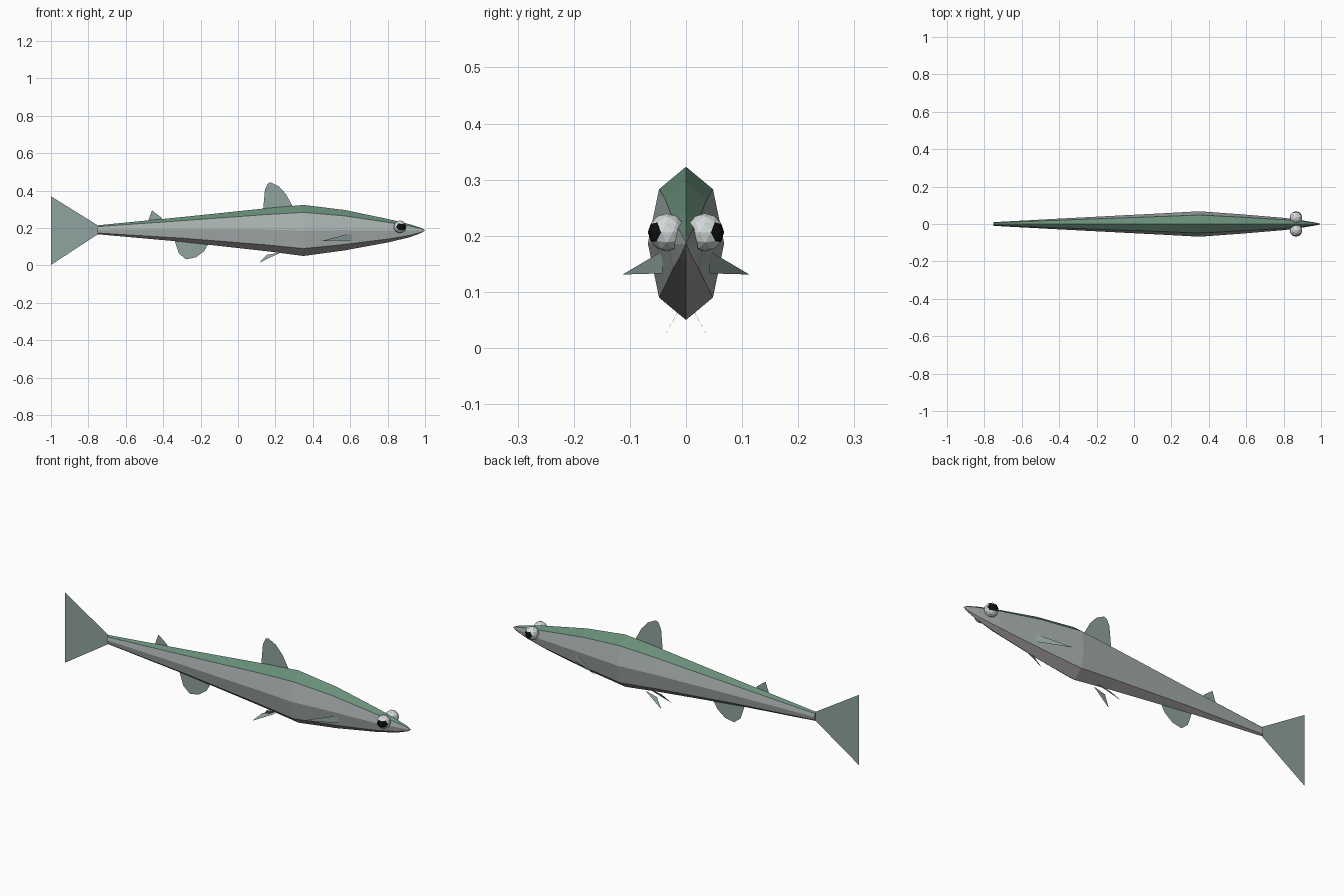
import bpy, bmesh, math
from mathutils import Vector, Matrix

if "Cube" in bpy.data.objects:
    bpy.data.objects.remove(bpy.data.objects["Cube"])


def material(name, rgb):
    m = bpy.data.materials.new(name)
    m.diffuse_color = (*rgb, 1)
    m.use_nodes = True
    m.node_tree.nodes["Principled BSDF"].inputs["Base Color"].default_value = m.diffuse_color
    return m


SIDE = material("silver_side", (0.40, 0.45, 0.44))
BACK = material("green_back", (0.14, 0.27, 0.19))
BELLY = material("dull_belly", (0.36, 0.34, 0.34))
FIN = material("fin", (0.28, 0.37, 0.35))
EYE = material("eye_ring", (0.65, 0.69, 0.69))
PUPIL = material("pupil", (0.005, 0.005, 0.005))


def finish(name, bm, mats):
    me = bpy.data.meshes.new(name)
    bm.to_mesh(me)
    bm.free()
    for m in mats:
        me.materials.append(m)
    ob = bpy.data.objects.new(name, me)
    bpy.context.collection.objects.link(ob)
    return ob


# Body: octagonal rings lofted along x (x, half width, bottom z, top z)
stations = [
    (-0.75, 0.010, 0.166, 0.214),
    (-0.30, 0.034, 0.126, 0.258),
    (0.15, 0.057, 0.076, 0.305),
    (0.35, 0.068, 0.050, 0.323),
    (0.57, 0.052, 0.080, 0.296),
    (0.81, 0.032, 0.124, 0.246),
    (0.92, 0.016, 0.151, 0.219),
    (0.98, 0.006, 0.173, 0.200),
]
bm = bmesh.new()
rings = []
for x, w, lo, hi in stations:
    mid, h = (lo + hi) / 2, (hi - lo) / 2
    rings.append([bm.verts.new((x, w * math.sin(i * math.pi / 4),
                                mid + h * math.cos(i * math.pi / 4)))
                  for i in range(8)])
for a, b in zip(rings, rings[1:]):
    for i in range(8):
        j = (i + 1) % 8
        f = bm.faces.new((a[i], a[j], b[j], b[i]))
        f.material_index = 1 if i in (0, 7) else 2 if i in (3, 4) else 0
bm.faces.new(rings[0])
tip = bm.verts.new((1.0, 0, 0.187))
for i in range(8):
    f = bm.faces.new((rings[-1][i], rings[-1][(i + 1) % 8], tip))
    f.material_index = 1 if i in (0, 7) else 2 if i in (3, 4) else 0
bmesh.ops.recalc_face_normals(bm, faces=bm.faces)
finish("body", bm, [SIDE, BACK, BELLY])


# Flat fins
def fin(name, points):
    bm = bmesh.new()
    bm.faces.new([bm.verts.new(p) for p in points])
    bmesh.ops.triangulate(bm, faces=bm.faces)
    finish(name, bm, [FIN])


midline = {
    "tail_fin": [(-0.75, 0.214), (-1, 0.369), (-0.893, 0.193), (-1, 0.002), (-0.75, 0.166)],
    "dorsal_fin": [(0.134, 0.295), (0.144, 0.406), (0.160, 0.438), (0.175, 0.444),
                   (0.219, 0.422), (0.257, 0.380), (0.294, 0.312)],
    "small_back_fin": [(-0.482, 0.232), (-0.460, 0.294), (-0.412, 0.257), (-0.400, 0.240)],
    "anal_fin": [(-0.340, 0.135), (-0.316, 0.064), (-0.278, 0.032),
                 (-0.225, 0.043), (-0.182, 0.075), (-0.160, 0.112)],
}
for name, pts in midline.items():
    fin(name, [(x, 0, z) for x, z in pts])

# Paired fins and eyes
for s, side in ((-1, "right"), (1, "left")):
    fin(side + "_pectoral_fin",
        [(0.615, s * 0.040, 0.174), (0.450, s * 0.113, 0.131), (0.610, s * 0.042, 0.133)])
    fin(side + "_pelvic_fin",
        [(0.225, s * 0.013, 0.068), (0.155, s * 0.019, 0.056), (0.112, s * 0.043, 0.012)])

    bm = bmesh.new()
    bmesh.ops.create_icosphere(bm, subdivisions=2, radius=0.034,
                               matrix=Matrix.Translation((0.866, s * 0.034, 0.206)))
    gaze = Vector((0.3, s, 0)).normalized()
    for f in bm.faces:
        f.normal_update()
        f.material_index = 1 if f.normal.dot(gaze) > 0.74 else 0
    finish(side + "_eye", bm, [EYE, PUPIL])
